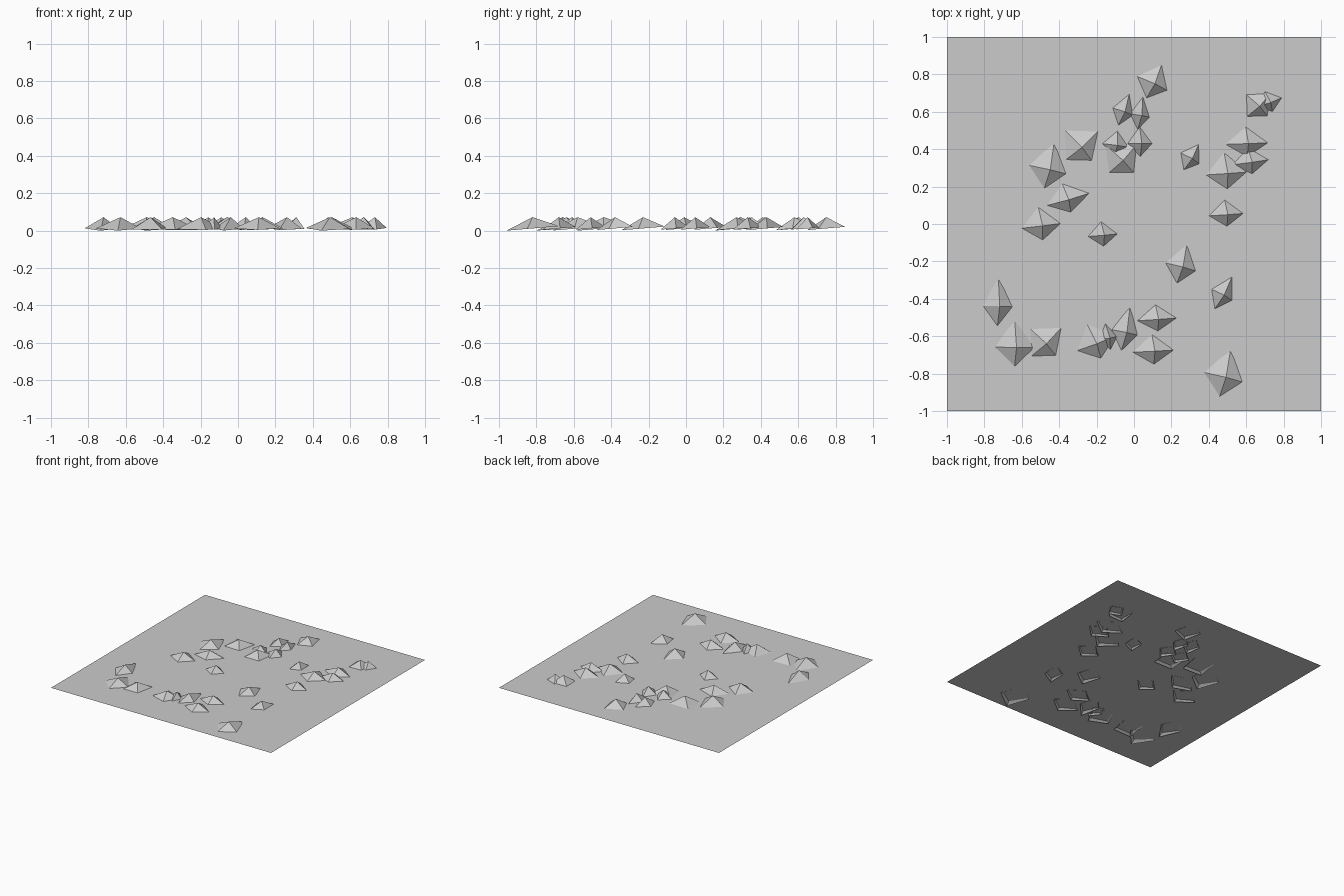
import bpy, math
from mathutils import Matrix, Vector

# One flat grey for everything
grey = bpy.data.materials.new("stone_grey")
grey.diffuse_color = (0.6, 0.6, 0.6, 1)

GROUND_Z = 0.02
PEAK_Z = 0.072


def add_mesh(name, verts, faces):
    mesh = bpy.data.meshes.new(name)
    mesh.from_pydata(verts, [], faces)
    mesh.materials.append(grey)
    obj = bpy.data.objects.new(name, mesh)
    bpy.context.collection.objects.link(obj)
    return obj


def add_peak(name, x, y, degrees, length, width):
    """Open four-sided pyramid whose base leans down towards the front."""
    turn = Matrix.Rotation(math.radians(degrees), 2)
    verts = []
    for corner in ((0, length), (-width, 0), (0, -length), (width, 0)):
        d = turn @ Vector(corner)
        verts.append((x + d.x, y + d.y, 0.012 + 0.085 * d.y))
    verts.append((x + 0.012, y, PEAK_Z))
    add_mesh(name, verts, [(i, (i + 1) % 4, 4) for i in range(4)])


# Flat ground sheet
add_mesh("ground_sheet",
         [(-1, -1, GROUND_Z), (1, -1, GROUND_Z), (1, 1, GROUND_Z), (-1, 1, GROUND_Z)],
         [(0, 1, 2, 3)])

# Scattered peaks: x, y, turn, half length, half width
peaks = [
    (0.10, 0.75, -25, 0.11, 0.10), (-0.06, 0.60, -20, 0.10, 0.065),
    (0.03, 0.58, -10, 0.10, 0.06), (-0.29, 0.41, 41, 0.12, 0.13),
    (-0.10, 0.42, -8, 0.08, 0.08), (0.03, 0.43, 0, 0.09, 0.075),
    (-0.07, 0.34, 45, 0.12, 0.12), (-0.46, 0.29, -13, 0.14, 0.115),
    (-0.36, 0.13, 16, 0.09, 0.135), (-0.50, -0.01, 7, 0.10, 0.12),
    (-0.17, -0.06, 5, 0.075, 0.09), (0.30, 0.35, -31, 0.09, 0.065),
    (0.49, 0.27, 4, 0.11, 0.125), (0.60, 0.43, 2, 0.09, 0.13),
    (0.62, 0.33, 8, 0.08, 0.11), (0.66, 0.63, 44, 0.09, 0.10),
    (0.72, 0.65, 20, 0.065, 0.08), (0.49, 0.05, 4, 0.08, 0.105),
    (0.25, -0.23, -15, 0.12, 0.095), (0.47, -0.38, -29, 0.11, 0.07),
    (-0.73, -0.44, -2, 0.145, 0.09), (-0.64, -0.66, -1, 0.14, 0.12),
    (-0.48, -0.64, 43, 0.11, 0.125), (-0.21, -0.64, 21, 0.11, 0.125),
    (-0.14, -0.61, 10, 0.08, 0.055), (-0.05, -0.58, -12, 0.135, 0.08),
    (0.12, -0.51, 4, 0.08, 0.12), (0.10, -0.68, 3, 0.09, 0.125),
    (0.48, -0.82, -14, 0.145, 0.12),
]
for n, p in enumerate(peaks, 1):
    add_peak(f"peak_{n}", *p)
